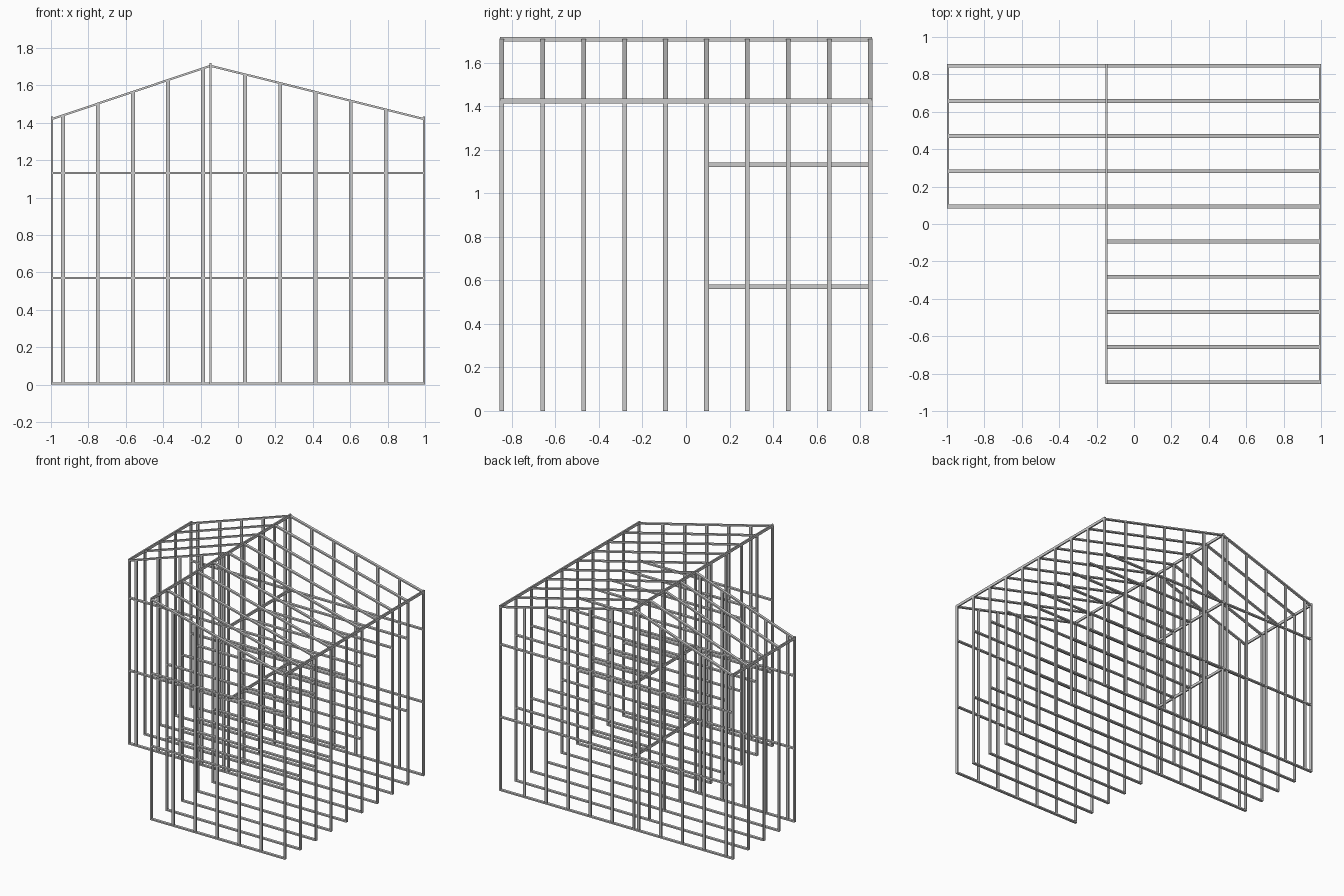
import bpy, bmesh, math
from mathutils import Vector, Matrix

if "Cube" in bpy.data.objects:
    bpy.data.objects.remove(bpy.data.objects["Cube"])

W, T = 0.021, 0.011          # member width and thickness
RX, RZ, EZ = -0.147, 1.705, 1.42   # ridge x, ridge height, eave height
YS = [-0.846 + 0.188 * i for i in range(10)]


def bar(bm, a, b, wy, wn):
    """Box from a to b; wy is the size along y (or x for bars along y), wn the other."""
    a, b = Vector(a), Vector(b)
    d = (b - a).normalized()
    side = Vector((1, 0, 0)) if abs(d.y) > 0.9 else Vector((0, 1, 0))
    n = d.cross(side)
    m = Matrix((side * wy, n * wn, d * (b - a).length)).transposed().to_4x4()
    if m.determinant() < 0:
        m = Matrix((-side * wy, n * wn, d * (b - a).length)).transposed().to_4x4()
    bmesh.ops.create_cube(bm, size=1, matrix=Matrix.Translation((a + b) / 2) @ m)


def make(name, bars):
    bm = bmesh.new()
    for args in bars:
        bar(bm, *args)
    bmesh.ops.recalc_face_normals(bm, faces=bm.faces)
    me = bpy.data.meshes.new(name)
    bm.to_mesh(me)
    bm.free()
    bpy.context.collection.objects.link(bpy.data.objects.new(name, me))


def roof_z(x):
    end = -1 if x < RX else 1
    return RZ - (RZ - EZ) * (x - RX) / (end - RX)


posts, plates, rafters, rails, studs = [], [], [], [], []
left_studs = [-0.936, -0.75, -0.562, -0.375, -0.187]
right_studs = [0.038, 0.226, 0.415, 0.603, 0.79]
for i, y in enumerate(YS):
    wing = i >= 5
    x0 = -0.995 if wing else RX
    # posts of each portal frame
    posts.append(((0.995, y, 0), (0.995, y, EZ), W, T))
    posts.append(((RX, y, 0), (RX, y, RZ), W, T))
    if wing:
        posts.append(((-0.995, y, 0), (-0.995, y, EZ), W, T))
    # sole plate and sloped rafters
    plates.append(((x0, y, T / 2), (0.995, y, T / 2), W, T))
    rafters.append(((RX, y, RZ), (0.995, y, EZ), W, T))
    if wing:
        rafters.append(((-0.995, y, EZ), (RX, y, RZ), W, T))
    # cross rails
    rx0 = -0.995 if i in (5, 9) else RX
    for z in (0.57, 1.132):
        rails.append(((rx0, y, z), (0.995, y, z), W, T))
    # studs in the end walls
    xs = (right_studs if i in (0, 9) else []) + (left_studs if i in (5, 9) else [])
    for x in xs:
        studs.append(((x, y, 0), (x, y, roof_z(x)), T, W))

make("frame_posts", posts)
make("sole_plates", plates)
make("rafters", rafters)
make("cross_rails", rails)
make("wall_studs", studs)

# beams running along the building
Y0, Y1, YW = -0.855, 0.855, YS[5] - W / 2
make("ridge_beam", [((RX, Y0, 1.708), (RX, Y1, 1.708), T, W)])
make("right_eave_beam", [((0.995, Y0, 1.424), (0.995, Y1, 1.424), T, W)])
make("left_eave_beam", [((-0.995, YW, 1.424), (-0.995, Y1, 1.424), T, W)])
# rails of the inner wall between the main body and the wing
make("inner_wall_rails", [((RX, YS[5], z), (RX, YS[9], z), T, W) for z in (0.57, 1.132)])
